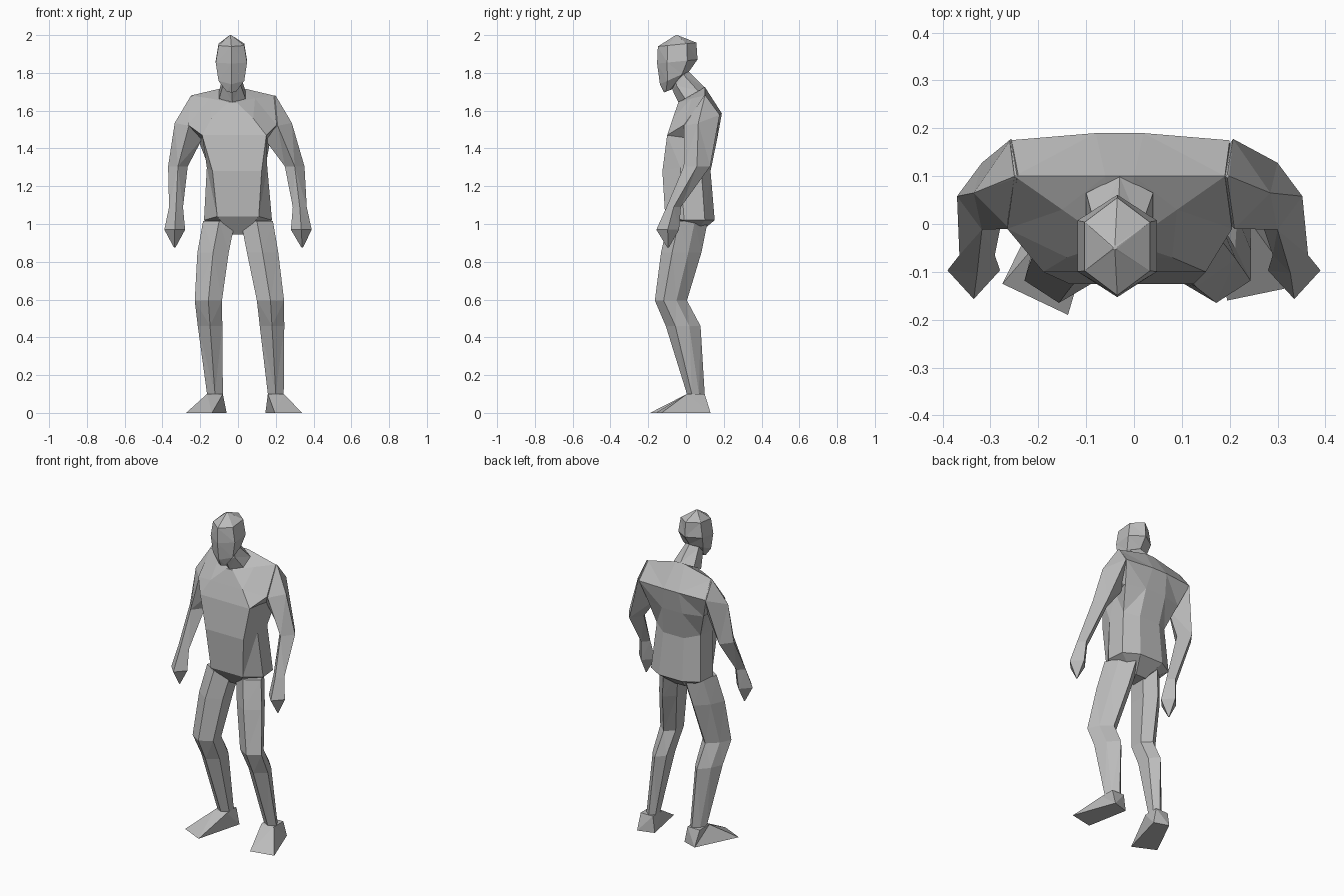
import bpy
import bmesh
from math import sin, cos, pi

cube = bpy.data.objects.get("Cube")
if cube:
    bpy.data.objects.remove(cube, do_unlink=True)

# One plain grey for the whole figure
grey = bpy.data.materials.new("plain grey")
grey.use_nodes = True
colour = (0.5, 0.5, 0.5, 1)
grey.diffuse_color = colour
grey.node_tree.nodes["Principled BSDF"].inputs["Base Color"].default_value = colour


def loft(name, rings):
    """Skin a list of equally long point rings and cap both ends."""
    bm = bmesh.new()
    loops = [[bm.verts.new(point) for point in ring] for ring in rings]
    for low, high in zip(loops, loops[1:]):
        count = len(low)
        for i in range(count):
            j = (i + 1) % count
            bm.faces.new((low[i], low[j], high[j], high[i]))
    for end in (loops[0], loops[-1]):
        bm.faces.new(end)
    # Bent quads become crisp triangular facets, alike on both sides
    bmesh.ops.triangulate(bm, faces=bm.faces[:], quad_method="SHORT_EDGE")
    bmesh.ops.recalc_face_normals(bm, faces=bm.faces[:])
    mesh = bpy.data.meshes.new(name)
    bm.to_mesh(mesh)
    bm.free()
    mesh.materials.append(grey)
    part = bpy.data.objects.new(name, mesh)
    bpy.context.collection.objects.link(part)
    return part


def ring(x, y, z, rx, ry, tilt=0, sides=6):
    """Polygon with a corner at front and back; tilt raises its back edge."""
    widest = max(sin(2 * pi * i / sides) for i in range(sides))
    points = []
    for i in range(sides):
        angle = 2 * pi * i / sides
        depth = -ry * cos(angle)
        points.append((x + rx * sin(angle) / widest, y + depth, z + tilt * depth))
    return points


def leg_ring(x, y, z, rx, ry):
    """Leg section, full at the front and cut away at the outer back."""
    outline = [(0, -1), (1, -.45), (.55, .35), (-.3, 1), (-1, .45), (-1, -.5)]
    return [(x + rx * u, y + ry * v, z) for u, v in outline]


def mirrored(centre, half):
    """Full section from its half outline, running front to back."""
    left = [(centre + x, y, z) for x, y, z in half]
    right = [(centre - x, y, z) for x, y, z in reversed(half)]
    return left + right


# Torso: shoulders, upper back, chest, waist, hips, crotch
loft("torso", [
    mirrored(-.03, [(.02, -.04, 1.645), (.12, .03, 1.665), (.22, .1, 1.68), (.03, .1, 1.725)]),
    mirrored(-.03, [(.11, -.07, 1.56), (.235, -.01, 1.525), (.23, .175, 1.58), (.05, .19, 1.585)]),
    mirrored(-.02, [(.17, -.1, 1.47), (.165, .01, 1.455), (.192, .13, 1.45), (.07, .165, 1.45)]),
    mirrored(-.005, [(.13, -.125, 1.28), (.16, -.03, 1.3), (.15, .08, 1.3), (.07, .13, 1.28)]),
    mirrored(0, [(.11, -.11, 1.04), (.18, -.01, 1.02), (.17, .1, 1.02), (.08, .152, 1.02)]),
    mirrored(0, [(.035, -.04, .945), (.04, 0, .945), (.04, .04, .945), (.035, .06, .945)]),
])

# Neck leaning forward under the chin
loft("neck", [
    ring(-.03, .03, 1.683, .07, .07, tilt=.57),
    ring(-.033, -.03, 1.76, .047, .042, tilt=1.2),
    ring(-.035, -.045, 1.83, .045, .03, tilt=.8),
])

# Head: crown, brow, cheeks, jaw, chin
loft("head", [
    ring(-.04, -.05, 2, .004, .004),
    ring(-.035, -.047, 1.95, .068, .102, tilt=.1),
    ring(-.035, -.046, 1.86, .083, .107, tilt=.1),
    ring(-.035, -.06, 1.775, .068, .078, tilt=.45),
    ring(-.035, -.095, 1.705, .025, .022, tilt=.4),
])

# Shoulder joint: front of armpit, outer, back and inner corners
shoulder = [(.235, -.01, 1.52), (.31, .065, 1.535), (.232, .178, 1.578), (.165, .07, 1.45)]
body_centre = -.025

# Limb sections as y, z, half width, half depth, shared by both sides
elbow = (.058, 1.305, .052, .07)
wrist = (-.065, 1.09, .037, .038)
palm = (-.097, .97, .055, .06)
fingertip = (-.095, .875, .004, .004)
leg = [(.01, 1.015, .085, .105), (-.025, .85, .083, .107), (-.08, .595, .072, .085),
       (-.015, .46, .065, .092), (.052, .1, .042, .047)]

# Slightly different stance on each side
stance = {
    "left": (1, (.3, .327, .335, .34),
             (.1, .13, .172, .18, .2),
             [(.195, -.16), (.34, -.13), (.245, .13), (.145, .1)]),
    "right": (-1, (-.318, -.328, -.335, -.335),
              (-.1, -.132, -.157, -.148, -.122),
              [(-.275, -.125), (-.138, -.19), (-.06, .1), (-.15, .13)]),
}

for side, (sign, arm_x, leg_x, sole) in stance.items():
    # Four-sided arm hanging from the shoulder tip, ending in a diamond hand
    tip = ring(body_centre + sign * .22, .1, 1.68, sign * .004, .004, sides=4)
    joint = [(body_centre + sign * x, y, z) for x, y, z in shoulder]
    lower = [ring(x, y, z, sign * rx, ry, sides=4)
             for x, (y, z, rx, ry) in zip(arm_x, (elbow, wrist, palm, fingertip))]
    loft(side + "_arm", [tip, joint] + lower[:2])
    loft(side + "_hand", lower[1:])
    # Leg from hip to ankle
    loft(side + "_leg", [leg_ring(x, y, z, sign * rx, ry)
                         for x, (y, z, rx, ry) in zip(leg_x, leg)])
    # Wedge foot spreading from the ankle to the sole
    y, z, w, d = leg[-1]
    ankle = leg_x[-1]
    top = [(ankle - w, y - d, z), (ankle + w, y - d, z),
           (ankle + w, y + d, z), (ankle - w, y + d, z)]
    loft(side + "_foot", [top, [(px, py, 0) for px, py in sole]])
